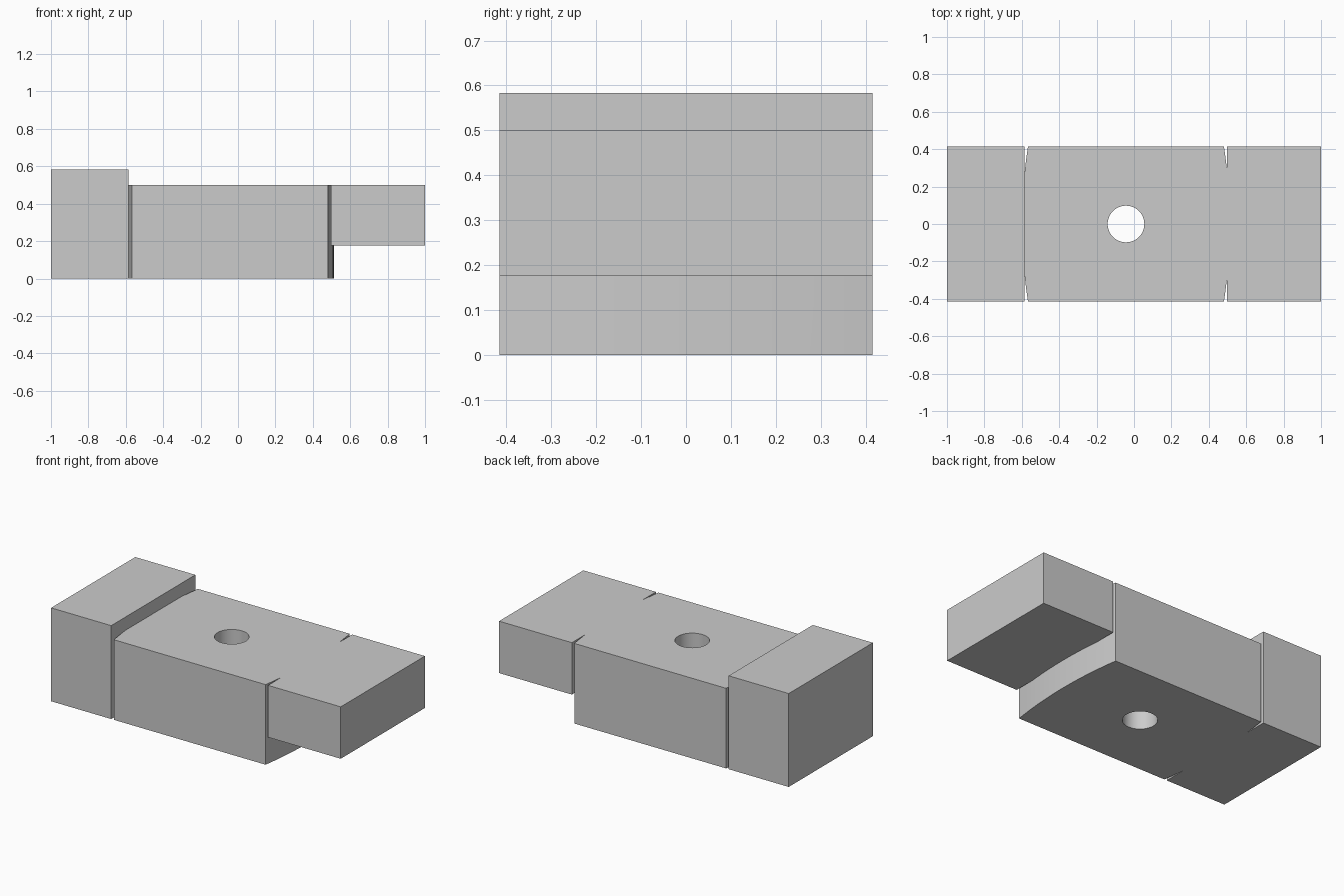
import bpy, bmesh, math

cube = bpy.data.objects.get("Cube")
if cube:
    bpy.data.objects.remove(cube, do_unlink=True)

HALF_WIDTH = 0.415
CENTRE_X = -0.043

grey = bpy.data.materials.new("plain grey")
grey.use_nodes = True
grey.diffuse_color = (0.6, 0.6, 0.6, 1)
grey.node_tree.nodes["Principled BSDF"].inputs["Base Color"].default_value = grey.diffuse_color


def prism(name, outline, z0, z1):
    """Extrude a plan outline from z0 up to z1."""
    bm = bmesh.new()
    base = bm.faces.new([bm.verts.new((x, y, z0)) for x, y in outline])
    top = bmesh.ops.extrude_face_region(bm, geom=[base])["geom"]
    verts = [g for g in top if isinstance(g, bmesh.types.BMVert)]
    bmesh.ops.translate(bm, verts=verts, vec=(0, 0, z1 - z0))
    bmesh.ops.recalc_face_normals(bm, faces=bm.faces)
    mesh = bpy.data.meshes.new(name)
    bm.to_mesh(mesh)
    bm.free()
    mesh.materials.append(grey)
    obj = bpy.data.objects.new(name, mesh)
    bpy.context.collection.objects.link(obj)
    return obj


def block(name, x0, x1, z0, z1):
    w = HALF_WIDTH
    return prism(name, [(x0, -w), (x1, -w), (x1, w), (x0, w)], z0, z1)


# Middle body with gently bowed ends
radius, corner, steps = 2.75, 0.524, 14
sweep = math.asin(HALF_WIDTH / radius)
arc_centre = corner - radius * math.cos(sweep)
angles = [sweep * (2 * i / steps - 1) for i in range(steps + 1)]
bow = [(arc_centre + radius * math.cos(a), radius * math.sin(a)) for a in angles]
outline = [(CENTRE_X + x, y) for x, y in bow] + [(CENTRE_X - x, -y) for x, y in bow]
body = prism("body", outline, 0, 0.5)

# End blocks and the round through hole
tall_end = block("tall_end", -1, -0.585, 0, 0.583)
raised_end = block("raised_end", 0.498, 1, 0.176, 0.5)
turns = [math.tau * i / 48 for i in range(48)]
hole = prism("hole_cutter", [(CENTRE_X + 0.098 * math.cos(a), 0.098 * math.sin(a))
                             for a in turns], -0.1, 0.7)

# Merge everything into one solid
for part, operation in ((tall_end, "UNION"), (raised_end, "UNION"), (hole, "DIFFERENCE")):
    part.hide_render = True
    bpy.context.view_layer.objects.active = body
    mod = body.modifiers.new(part.name, "BOOLEAN")
    mod.object, mod.operation, mod.solver = part, operation, "EXACT"
    bpy.ops.object.modifier_apply(modifier=mod.name)
    bpy.data.objects.remove(part, do_unlink=True)

# Clean up flat seams, then smooth only the curved walls
bm = bmesh.new()
bm.from_mesh(body.data)
bmesh.ops.remove_doubles(bm, verts=bm.verts, dist=0.0001)
bmesh.ops.dissolve_limit(bm, angle_limit=math.radians(0.2), verts=bm.verts, edges=bm.edges)
bm.to_mesh(body.data)
bm.free()
body.name = "stepped_block"
bpy.ops.object.select_all(action="DESELECT")
body.select_set(True)
bpy.context.view_layer.objects.active = body
bpy.ops.object.shade_smooth_by_angle(angle=math.radians(30))
